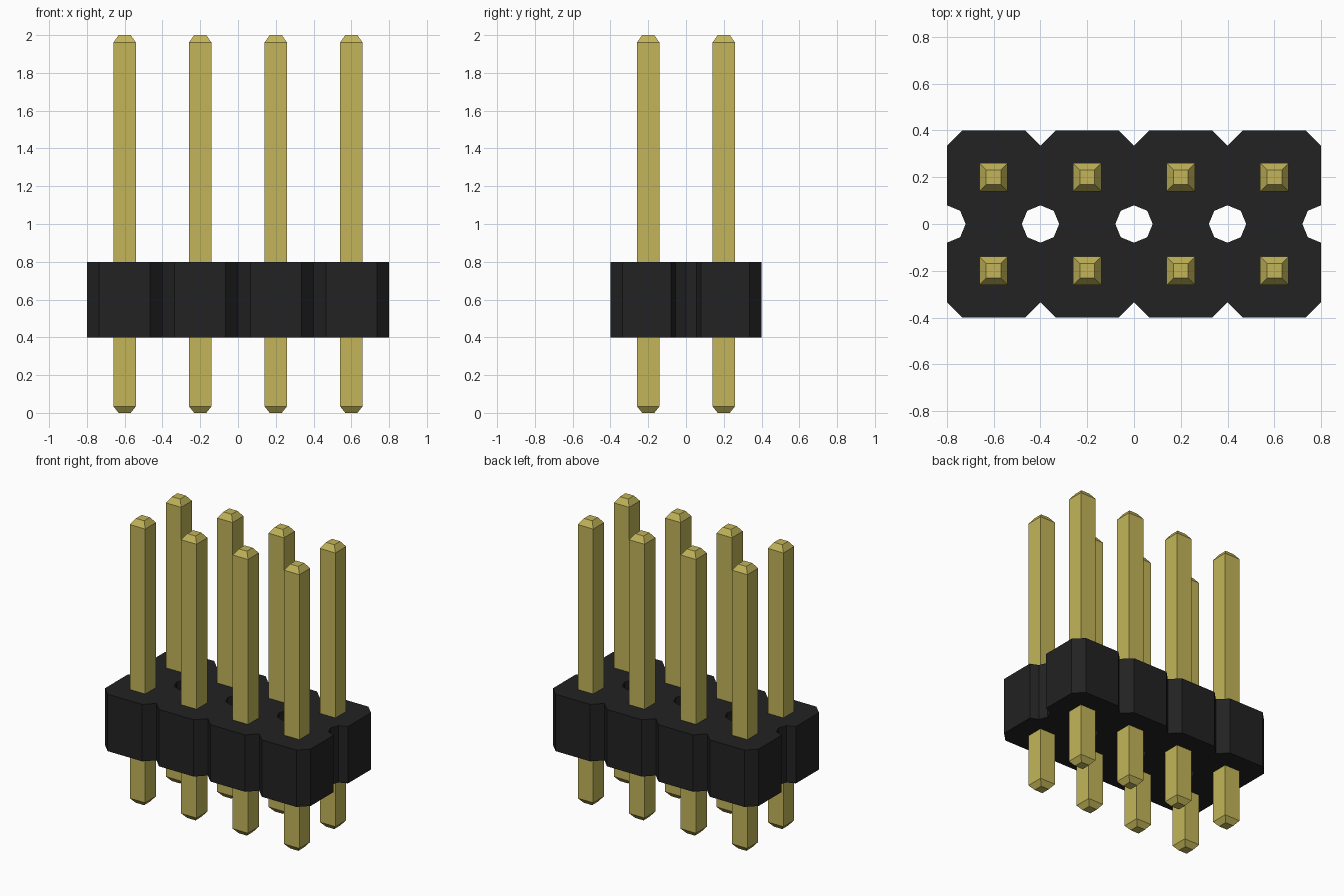
import bpy, bmesh
from math import cos, sin, pi

default = bpy.data.objects.get("Cube")
if default:
    bpy.data.objects.remove(default)

PITCH = 0.4
COLUMNS = [(i - 1.5) * PITCH for i in range(4)]
ROWS = {"front": -PITCH / 2, "back": PITCH / 2}
CHAMFER = 0.065
HOLE_R = 0.08


def material(name, rgb):
    m = bpy.data.materials.new(name)
    m.use_nodes = True
    m.diffuse_color = (*rgb, 1)
    m.node_tree.nodes["Principled BSDF"].inputs["Base Color"].default_value = (*rgb, 1)
    return m


black = material("black plastic", (0.016, 0.016, 0.016))
gold = material("gold metal", (0.54, 0.46, 0.10))


def arc(x, start, steps):
    """Points of an eight-sided hole, centred on the middle line."""
    return [(x + HOLE_R * cos(start + k * pi / 4), HOLE_R * sin(start + k * pi / 4))
            for k in range(steps)]


# Housing outline: scalloped front edge and right notch, then turned half round
half = [(-2 * PITCH, -PITCH + CHAMFER)]
for x in COLUMNS:
    e = PITCH / 2
    half += [(x - e + CHAMFER, -PITCH), (x + e - CHAMFER, -PITCH), (x + e, -PITCH + CHAMFER)]
half += arc(2 * PITCH, -pi / 2, 5)[:1]
half += [(2 * x_edge - x, y) for x_edge in [2 * PITCH] for x, y in arc(x_edge, -pi / 2, 5)[1:4]]
half += arc(2 * PITCH, pi / 2, 1)
outline = half + [(-x, -y) for x, y in half]
holes = [arc(x, 0, 8) for x in (-PITCH, 0, PITCH)]

# Housing block with three through holes
curve = bpy.data.curves.new("housing", "CURVE")
curve.dimensions = "2D"
curve.fill_mode = "BOTH"
curve.extrude = 0.2
for loop in [outline] + holes:
    spline = curve.splines.new("POLY")
    spline.points.add(len(loop) - 1)
    for p, (x, y) in zip(spline.points, loop):
        p.co = (x, y, 0, 1)
    spline.use_cyclic_u = True
    spline.use_smooth = False
curve.materials.append(black)
housing = bpy.data.objects.new("housing", curve)
housing.location.z = 0.6
bpy.context.collection.objects.link(housing)
bpy.ops.object.select_all(action="DESELECT")
housing.select_set(True)
bpy.context.view_layer.objects.active = housing
bpy.ops.object.convert(target="MESH")
bpy.ops.object.shade_flat()

# Square pin with tapered tips, as stacked square rings (height, half width)
bm = bmesh.new()
rings = []
for z, w in [(0, 0.032), (0.035, 0.06), (1.96, 0.06), (2, 0.032)]:
    rings.append([bm.verts.new((sx * w, sy * w, z))
                  for sx, sy in [(-1, -1), (1, -1), (1, 1), (-1, 1)]])
for low, high in zip(rings, rings[1:]):
    for k in range(4):
        n = (k + 1) % 4
        bm.faces.new((low[k], low[n], high[n], high[k]))
bm.faces.new(rings[0][::-1])
bm.faces.new(rings[-1])
pin_mesh = bpy.data.meshes.new("pin")
bm.to_mesh(pin_mesh)
bm.free()
pin_mesh.materials.append(gold)

# Two rows of four pins
for row, y in ROWS.items():
    for i, x in enumerate(COLUMNS):
        pin = bpy.data.objects.new(f"{row}_pin_{i + 1}", pin_mesh)
        pin.location = (x, y, 0)
        bpy.context.collection.objects.link(pin)
